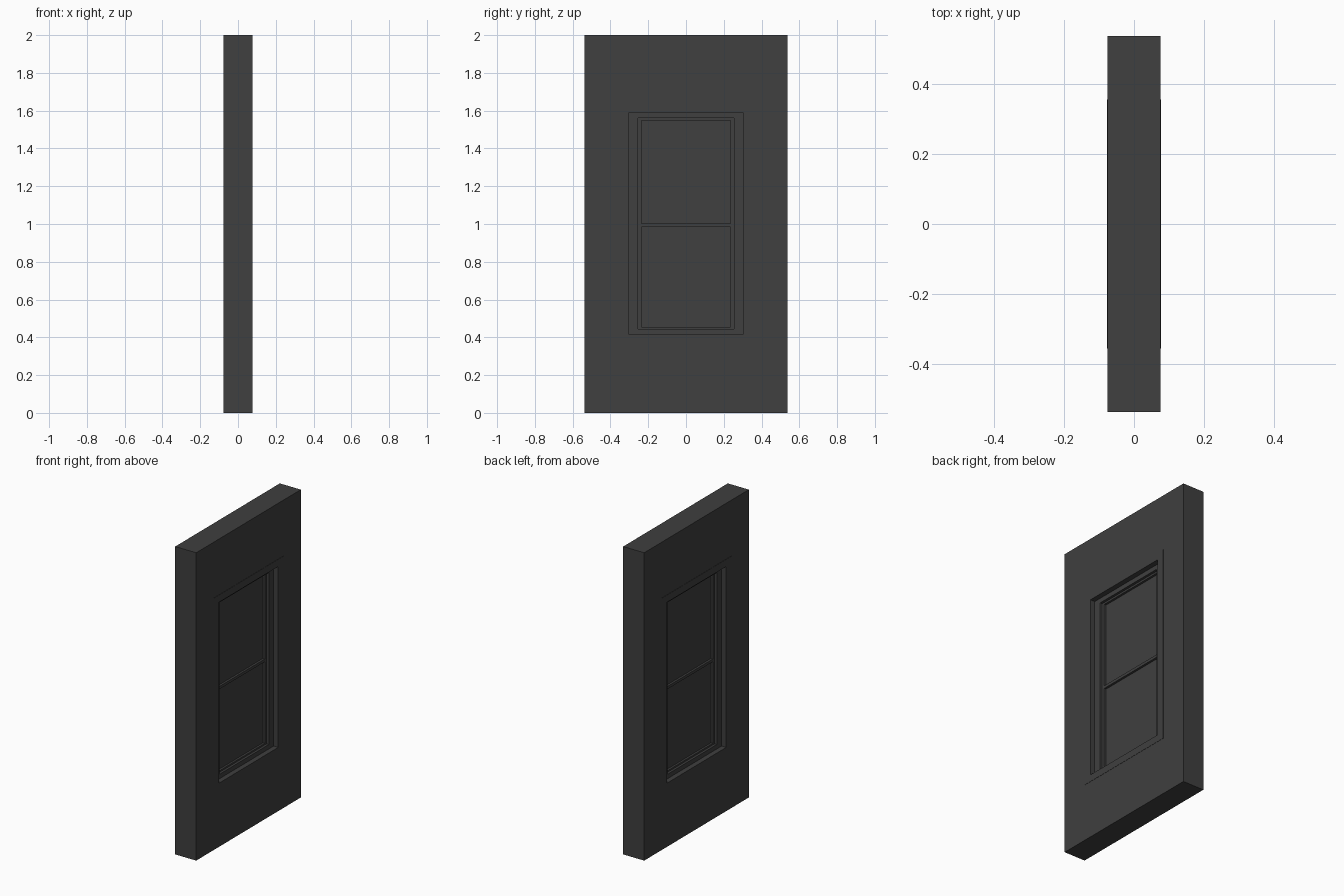
import bpy

cube = bpy.data.objects.get("Cube")
if cube:
    bpy.data.objects.remove(cube, do_unlink=True)

charcoal = bpy.data.materials.new("charcoal")
charcoal.use_nodes = True
colour = (0.05, 0.05, 0.05, 1)
charcoal.diffuse_color = colour
charcoal.node_tree.nodes["Principled BSDF"].inputs["Base Color"].default_value = colour


def make(name, verts, faces):
    mesh = bpy.data.meshes.new(name)
    mesh.from_pydata(verts, [], faces)
    mesh.materials.append(charcoal)
    obj = bpy.data.objects.new(name, mesh)
    bpy.context.collection.objects.link(obj)
    return obj


def loop(rect, x):
    """Corners of a rectangle (half width, bottom, top) at depth x."""
    w, low, high = rect
    return [(x, -w, low), (x, w, low), (x, w, high), (x, -w, high)]


def frame(name, outer, inner, depth):
    """Rectangular ring, mirrored in depth about x = 0."""
    verts = (loop(outer, depth) + loop(inner, depth)
             + loop(inner, -depth) + loop(outer, -depth))
    faces = []
    for ring in range(4):
        a, b = ring * 4, (ring + 1) % 4 * 4
        for i in range(4):
            j = (i + 1) % 4
            faces.append((a + i, a + j, b + j, b + i))
    return make(name, verts, faces)


def panel(name, rect, depth):
    """Solid rectangular slab centred on x = 0."""
    verts = loop(rect, depth) + loop(rect, -depth)
    faces = [(0, 1, 2, 3), (7, 6, 5, 4)]
    for i in range(4):
        j = (i + 1) % 4
        faces.append((i, i + 4, j + 4, j))
    return make(name, verts, faces)


# Nested outlines from the wall edge inward to the glass
wall_edge = (0.537, 0, 2)
casing_edge = (0.355, 0.37, 1.637)
jamb_edge = (0.303, 0.415, 1.59)
sash_edge = (0.254, 0.444, 1.56)
glass_edge = (0.236, 0.454, 1.548)

frame("wall", wall_edge, casing_edge, 0.0755)
frame("window_casing", casing_edge, jamb_edge, 0.077)
frame("window_jamb", jamb_edge, sash_edge, 0.044)
frame("window_sash", sash_edge, glass_edge, 0.028)
panel("meeting_rail", (0.236, 0.984, 1.002), 0.028)

# Upper and lower panes meet at the rail
panel("lower_pane", (0.236, 0.454, 0.984), 0.014)
panel("upper_pane", (0.236, 1.002, 1.548), 0.014)
